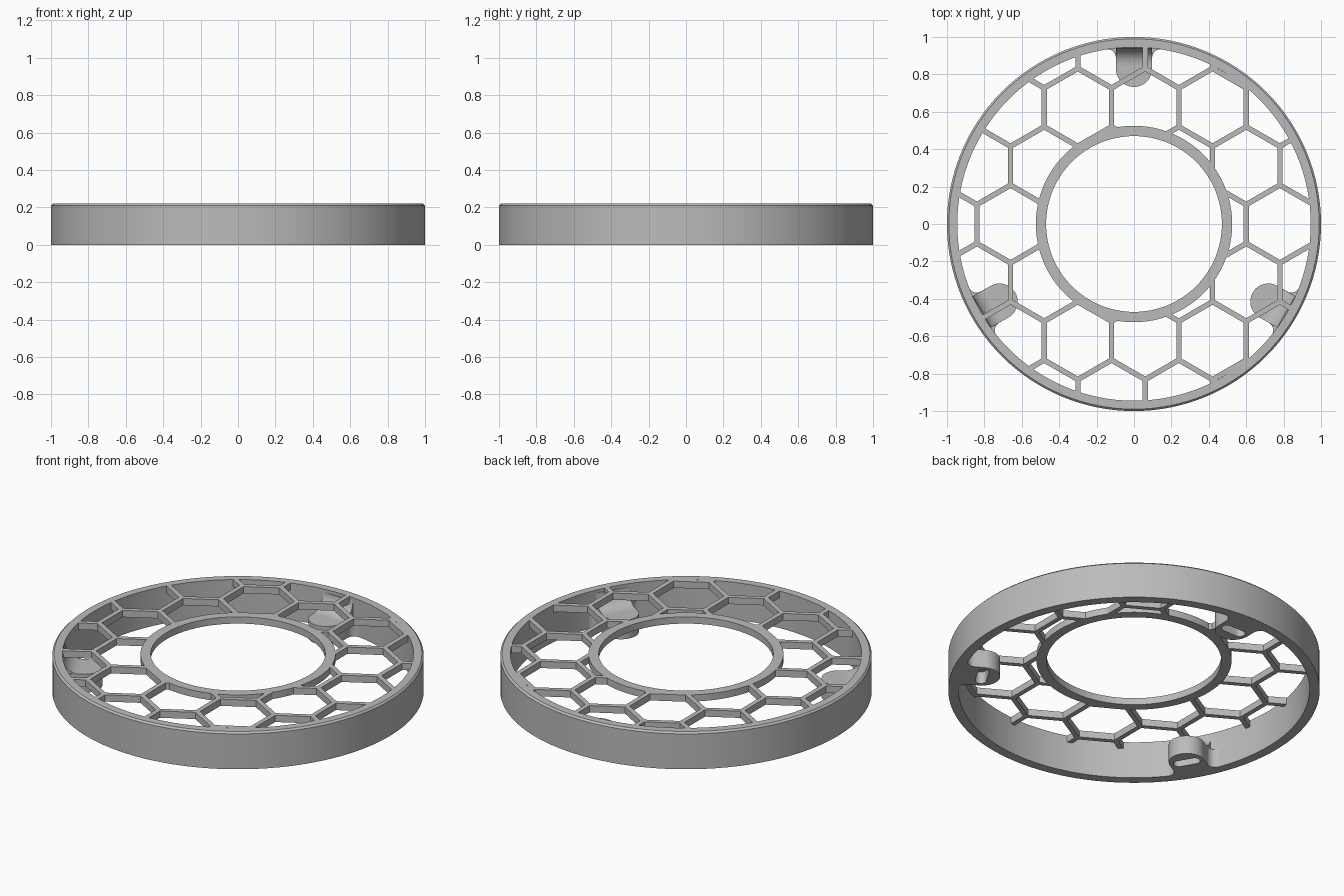
import bpy, bmesh
from math import pi, sin, cos, sqrt, asin
from mathutils import Matrix

if "Cube" in bpy.data.objects:
    bpy.data.objects.remove(bpy.data.objects["Cube"])

HEIGHT, GRID_BOTTOM = 0.22, 0.18
HOLE_R, HUB_R, WALL_R = 0.47, 0.525, 0.945
PITCH, BAR = 0.36, 0.028
LUG_R, LUG_Y, LUG_TOP = 0.097, 0.83, 0.11

grey = bpy.data.materials.new("light_grey")
grey.use_nodes = True
grey.diffuse_color = (0.5, 0.5, 0.5, 1)
grey.node_tree.nodes["Principled BSDF"].inputs["Base Color"].default_value = (0.5, 0.5, 0.5, 1)


def finish(name, bm):
    bmesh.ops.recalc_face_normals(bm, faces=bm.faces)
    mesh = bpy.data.meshes.new(name)
    bm.to_mesh(mesh)
    bm.free()
    mesh.materials.append(grey)
    obj = bpy.data.objects.new(name, mesh)
    bpy.context.collection.objects.link(obj)
    return obj


def lathe(name, profile, steps=128):
    """Closed (radius, z) profile turned around z."""
    bm = bmesh.new()
    rings = [[bm.verts.new((r * cos(2 * pi * i / steps), r * sin(2 * pi * i / steps), z))
              for r, z in profile] for i in range(steps)]
    n = len(profile)
    for i in range(steps):
        a, b = rings[i], rings[(i + 1) % steps]
        for j in range(n):
            k = (j + 1) % n
            bm.faces.new((a[j], a[k], b[k], b[j]))
    return finish(name, bm)


def prism(bm, outline, offset):
    """Closed loop of 3D points extruded along an offset vector."""
    a = [bm.verts.new(p) for p in outline]
    b = [bm.verts.new([p[i] + offset[i] for i in range(3)]) for p in outline]
    bm.faces.new(a)
    bm.faces.new(b[::-1])
    for i in range(len(a)):
        j = (i + 1) % len(a)
        bm.faces.new((a[i], a[j], b[j], b[i]))


def arc(cx, cy, r, start, end, steps=12):
    return [(cx + r * cos(start + (end - start) * i / steps),
             cy + r * sin(start + (end - start) * i / steps)) for i in range(steps + 1)]


def combine(obj, tool, operation):
    mod = obj.modifiers.new("cut", 'BOOLEAN')
    mod.operation, mod.object, mod.solver = operation, tool, 'EXACT'
    bpy.context.view_layer.objects.active = obj
    bpy.ops.object.modifier_apply(modifier=mod.name)
    bpy.data.objects.remove(tool)


def smooth(obj):
    bpy.ops.object.select_all(action='DESELECT')
    obj.select_set(True)
    bpy.context.view_layer.objects.active = obj
    bpy.ops.object.shade_smooth_by_angle()


# Outer wall with a small chamfer on its top edge
smooth(lathe("outer_ring", [(WALL_R, 0), (1, 0), (1, HEIGHT - 0.01),
                            (0.99, HEIGHT), (WALL_R, HEIGHT)]))

# Hub ring and honeycomb grid: a flat disc pierced by trimmed hexagons
grid = lathe("honeycomb_grid", [(HOLE_R, GRID_BOTTOM), (WALL_R + 0.003, GRID_BOTTOM),
                                (WALL_R + 0.003, HEIGHT), (HOLE_R, HEIGHT)])
bm = bmesh.new()
hex_r = (PITCH - BAR) / sqrt(3)
for row in range(-4, 5):
    for col in range(-4, 4):
        cx = 0.06 + PITCH * (col + (row % 2) / 2)
        cy = PITCH * sqrt(3) / 2 * row
        if HUB_R - hex_r < sqrt(cx * cx + cy * cy) < WALL_R + hex_r:
            corners = arc(cx, cy, hex_r, pi / 6, pi / 6 + 2 * pi, 6)[:6]
            prism(bm, [(x, y, GRID_BOTTOM - 0.05) for x, y in corners], (0, 0, 0.15))
cells = finish("cell_cutter", bm)
cells.hide_render = True
trim = lathe("trim_cutter", [(HUB_R, 0.1), (WALL_R, 0.1), (WALL_R, 0.3), (HUB_R, 0.3)])
combine(cells, trim, 'INTERSECT')
combine(grid, cells, 'DIFFERENCE')
smooth(grid)

# Mounting lugs: rounded block flared into the wall, blind slot below, curved ramp above
fillet, back_r = 0.045, 0.95
flare_x = LUG_R + fillet
flare_y = sqrt(WALL_R ** 2 - flare_x ** 2) - fillet
side = asin(flare_x / back_r)
outline = (arc(0, LUG_Y, LUG_R, pi, 2 * pi, 24)
           + arc(flare_x, flare_y, fillet, pi, pi / 2, 8)
           + arc(0, 0, back_r, pi / 2 - side, pi / 2 + side, 12)
           + arc(-flare_x, flare_y, fillet, pi / 2, 0, 8))
slot = arc(0.045, LUG_Y, 0.03, -pi / 2, pi / 2) + arc(-0.045, LUG_Y, 0.03, pi / 2, 3 * pi / 2)
ramp = arc(LUG_Y + 0.02, LUG_TOP + 0.09, 0.09, -pi / 2, 0, 10) + [(back_r, LUG_TOP + 0.09),
                                                                (back_r, LUG_TOP - 0.005),
                                                                (LUG_Y + 0.02, LUG_TOP - 0.005)]

for i, place in enumerate(("back", "right", "left")):
    turn = Matrix.Rotation(2 * pi * i / 3, 4, 'Z')
    bm = bmesh.new()
    prism(bm, [(x, y, 0) for x, y in outline], (0, 0, LUG_TOP))
    lug = finish(place + "_lug", bm)
    bm = bmesh.new()
    prism(bm, [(x, y, -0.05) for x, y in slot], (0, 0, 0.12))
    combine(lug, finish("slot_cutter", bm), 'DIFFERENCE')
    bm = bmesh.new()
    prism(bm, [(-LUG_R, y, z) for y, z in ramp], (2 * LUG_R, 0, 0))
    brace = finish(place + "_lug_ramp", bm)
    for part in (lug, brace):
        part.data.transform(turn)
        smooth(part)
